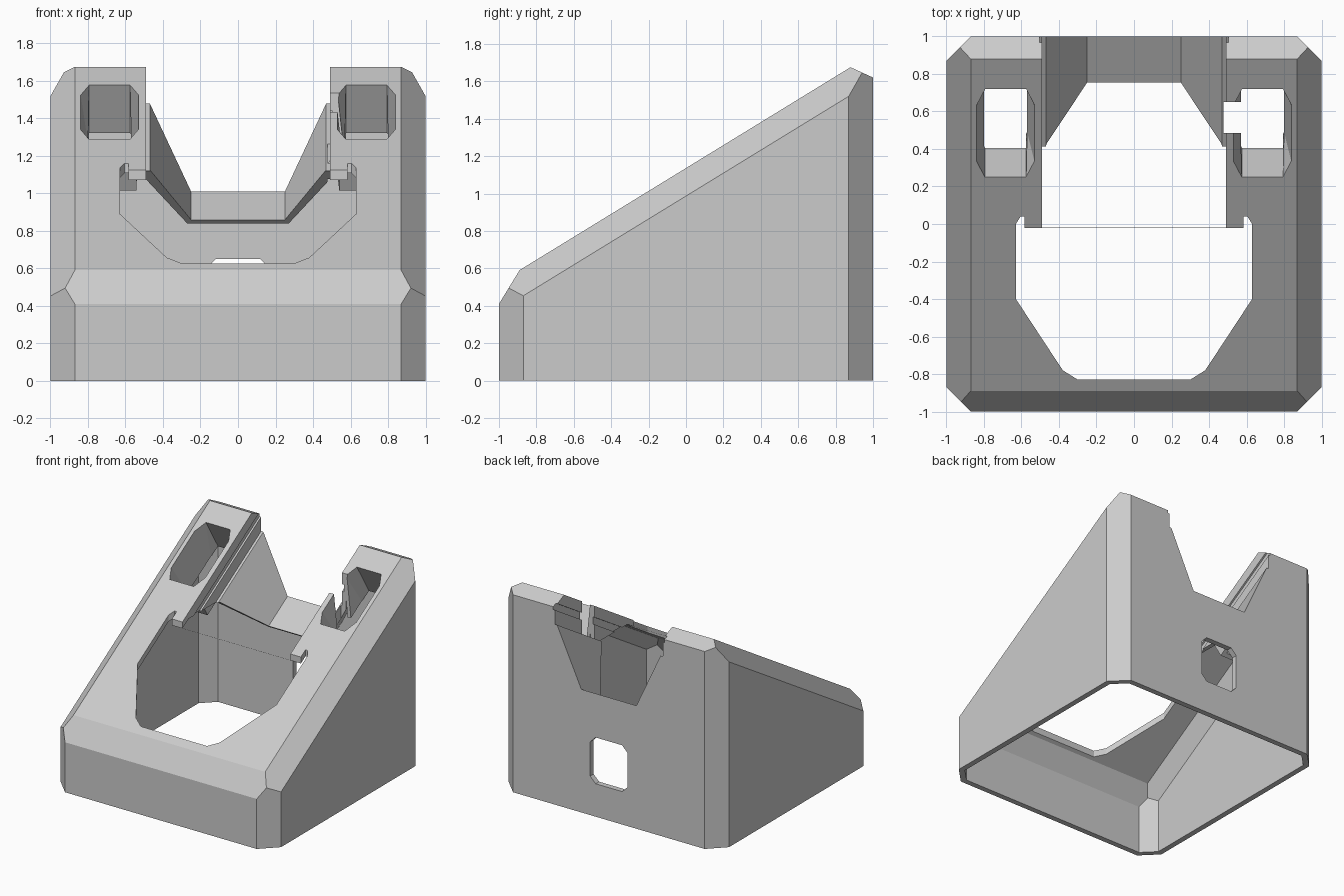
import bpy, bmesh
from mathutils import Vector

cube = bpy.data.objects.get("Cube")
if cube:
    bpy.data.objects.remove(cube, do_unlink=True)

# Material
grey = bpy.data.materials.new("light_grey_plastic")
grey.use_nodes = True
colour = (0.6, 0.6, 0.6, 1)
grey.diffuse_color = colour
grey.node_tree.nodes["Principled BSDF"].inputs["Base Color"].default_value = colour

# Frame of the sloping top face: across, up the slope, outward
SLOPE = 0.613
ORIGIN = Vector((0, 0, 1.136))
UP_SLOPE = Vector((0, 1, SLOPE)).normalized()
OUTWARD = Vector((0, -SLOPE, 1)).normalized()


def on_slope(x, s, h):
    return ORIGIN + Vector((x, 0, 0)) + UP_SLOPE * s + OUTWARD * h


def finish(name, bm):
    bmesh.ops.recalc_face_normals(bm, faces=bm.faces)
    mesh = bpy.data.meshes.new(name)
    bm.to_mesh(mesh)
    bm.free()
    mesh.materials.append(grey)
    obj = bpy.data.objects.new(name, mesh)
    bpy.context.collection.objects.link(obj)
    return obj


def loft(name, ring_a, ring_b):
    bm = bmesh.new()
    a = [bm.verts.new(p) for p in ring_a]
    b = [bm.verts.new(p) for p in ring_b]
    bm.faces.new(a)
    bm.faces.new(b)
    for i in range(len(a)):
        j = (i + 1) % len(a)
        bm.faces.new((a[i], a[j], b[j], b[i]))
    return finish(name, bm)


def mirrored(half):
    return half + [(-x, v) for x, v in reversed(half)]


def boolean(target, tool, operation):
    mod = target.modifiers.new("cut", 'BOOLEAN')
    mod.operation = operation
    mod.solver = 'EXACT'
    mod.object = tool
    bpy.context.view_layer.objects.active = target
    bpy.ops.object.modifier_apply(modifier=mod.name)
    bpy.data.objects.remove(tool, do_unlink=True)


def wedge(name, inset, floor):
    """Convex wedge bounded by planes, each moved inward by inset."""
    planes = [((0, -1, 0), (0, -1, 0)), ((0, 1, 0), (0, 1, 0)),
              ((0, -1, 0.41), (0, -0.18, 0.11)),
              ((0, 1, 1.62), (0, 0.055, 0.12)),
              (ORIGIN, OUTWARD)]
    for side in (-1, 1):
        planes += [((side, 0, 0), (side, 0, 0)),
                   ((side, 0.87, 0), (side, 1, 0)),
                   ((side, -0.87, 0), (side, -1, 0)),
                   ((side * 0.87, 0, ORIGIN.z), (side * 1.15, -SLOPE, 1))]
    bm = bmesh.new()
    bmesh.ops.create_cube(bm, size=6)
    planes.append(((0, 0, floor + inset), (0, 0, -1)))
    for point, normal in planes:
        n = Vector(normal).normalized()
        cut = bmesh.ops.bisect_plane(
            bm, geom=bm.verts[:] + bm.edges[:] + bm.faces[:], dist=1e-5,
            plane_co=Vector(point) - n * inset, plane_no=n, clear_outer=True)
        edges = [e for e in cut["geom_cut"] if isinstance(e, bmesh.types.BMEdge)]
        bmesh.ops.holes_fill(bm, edges=[e for e in edges if e.is_boundary])
    return finish(name, bm)


def pocket(side, grow, top, depth):
    """Eight-sided opening that narrows to a rectangle."""
    cx = side * 0.685
    w, n = 0.155 + grow, 0.11 + grow
    lo, hi = 0.293 - grow, 0.844 + grow
    half = [(n, lo), (w, lo + 0.1), (w, hi - 0.1), (n, hi)]
    a = [on_slope(cx + x, s, top) for x, s in mirrored(half)]
    b = [on_slope(cx + max(-n, min(n, x)), s, -depth) for x, s in mirrored(half)]
    return loft("pocket_cutter", a, b)


def channel(name, half, start, end):
    outline = mirrored(half)
    return loft(name, [on_slope(x, start, h) for x, h in outline],
                [on_slope(x, end, h) for x, h in outline])


# Hollow inside, leaving room for the cradle trough and the pocket sleeves
cavity = wedge("cavity", 0.045, -0.2)
trough = channel("trough", [(0.525, 0.1), (0.525, -0.25), (0.27, -0.66)], -0.2, 2)
side_view = [(-0.02, 1.12), (0.43, 1.12), (0.79, 0.83), (1.3, 0.83), (1.3, 2.2), (-0.02, 2.2)]
boolean(trough, loft("trough_limit", [(-0.8, y, z) for y, z in side_view],
                     [(0.8, y, z) for y, z in side_view]), 'INTERSECT')
boolean(cavity, trough, 'DIFFERENCE')
for side in (-1, 1):
    boolean(cavity, pocket(side, 0.035, 0.1, 0.3), 'DIFFERENCE')

# Shell
stand = wedge("stand_body", 0, 0)
boolean(stand, cavity, 'DIFFERENCE')

# Large opening with small hooked corners
hole = mirrored([(0.3, -0.83), (0.38, -0.78), (0.63, -0.4), (0.63, 0), (0.605, 0.04),
                 (0.585, 0.04), (0.585, -0.02), (0.49, -0.02)])
boolean(stand, loft("opening_cutter", [(x, y, 0.1) for x, y in hole],
                    [(x, y, 2.2) for x, y in hole]), 'DIFFERENCE')

# Cradle slot with side grooves, open at the back
slot = [(0.49, 0.3), (0.49, -0.08), (0.505, -0.08), (0.505, -0.13), (0.49, -0.13),
        (0.49, -0.23), (0.47, -0.23), (0.25, -0.63)]
boolean(stand, channel("slot_cutter", slot, -0.05, 2.2), 'DIFFERENCE')

# Pockets
for side in (-1, 1):
    boolean(stand, pocket(side, 0, 0.01, 0.34), 'DIFFERENCE')

# Gap between the left pocket and the slot
gap = [(0.478, 0.485), (0.6, 0.485), (0.6, 0.65), (0.478, 0.65)]
boolean(stand, loft("gap_cutter", [(x, y, 1.0) for x, y in gap],
                    [(x, y, 2) for x, y in gap]), 'DIFFERENCE')

# Cable window in the back wall
window = mirrored([(0.12, 0.27), (0.17, 0.32), (0.17, 0.6), (0.12, 0.65)])
boolean(stand, loft("window_cutter", [(x, 0.85, z) for x, z in window],
                    [(x, 1.1, z) for x, z in window]), 'DIFFERENCE')
